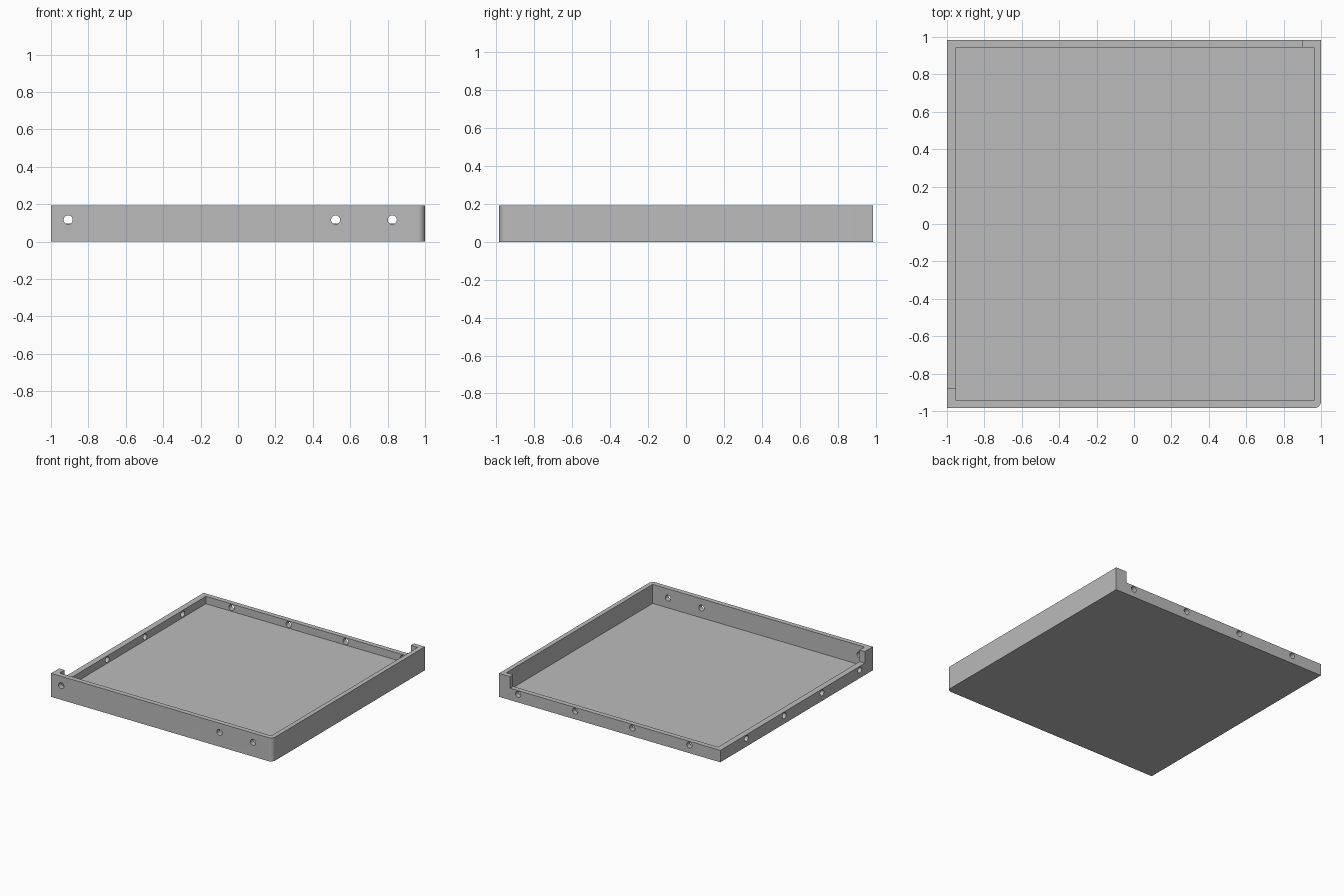
import bpy, bmesh, math
from mathutils import Matrix, Vector

if "Cube" in bpy.data.objects:
    bpy.data.objects.remove(bpy.data.objects["Cube"], do_unlink=True)

HALF_X, HALF_Y = 1.0, 0.985
HEIGHT, LOW_WALL, FLOOR = 0.192, 0.097, 0.036

grey = bpy.data.materials.new("plain_grey")
grey.use_nodes = True
grey.diffuse_color = (0.5, 0.5, 0.5, 1)
grey.node_tree.nodes["Principled BSDF"].inputs["Base Color"].default_value = (0.5, 0.5, 0.5, 1)


def make_object(name, bm):
    bmesh.ops.recalc_face_normals(bm, faces=bm.faces)
    mesh = bpy.data.meshes.new(name)
    bm.to_mesh(mesh)
    bm.free()
    mesh.materials.append(grey)
    obj = bpy.data.objects.new(name, mesh)
    bpy.context.collection.objects.link(obj)
    return obj


def box(name, low, high):
    low, high = Vector(low), Vector(high)
    bm = bmesh.new()
    bmesh.ops.create_cube(bm, size=1)
    for v in bm.verts:
        v.co = (low + high) / 2 + v.co * (high - low)
    return make_object(name, bm)


def drill(name, centre, axis):
    turn = Matrix.Rotation(math.pi / 2, 4, "X" if axis == "Y" else "Y")
    bm = bmesh.new()
    bmesh.ops.create_cone(bm, cap_ends=True, segments=32, radius1=0.024, radius2=0.024,
                          depth=0.16, matrix=Matrix.Translation(centre) @ turn)
    return make_object(name, bm)


def cut(target, cutter):
    cutter.hide_render = True
    mod = target.modifiers.new("cut", "BOOLEAN")
    mod.operation, mod.solver, mod.object = "DIFFERENCE", "EXACT", cutter
    bpy.context.view_layer.objects.active = target
    bpy.ops.object.modifier_apply(modifier=mod.name)
    bpy.data.objects.remove(cutter, do_unlink=True)


# Solid block with one rounded vertical corner
tray = box("tray", (-HALF_X, -HALF_Y, 0), (HALF_X, HALF_Y, HEIGHT))
bm = bmesh.new()
bm.from_mesh(tray.data)
corner = [e for e in bm.edges if all(v.co.x > 0 and v.co.y < 0 for v in e.verts)]
bmesh.ops.bevel(bm, geom=corner, offset=0.038, segments=10, profile=0.5, affect="EDGES")
bm.to_mesh(tray.data)
bm.free()

# Cavity, then the lowered back and side walls that leave two corner tabs
cut(tray, box("cavity", (-0.952, -0.945, FLOOR), (0.963, 0.945, 0.5)))
cut(tray, box("back_notch", (-1.2, 0.9, LOW_WALL), (0.9, 1.2, 0.5)))
cut(tray, box("side_notch", (-1.2, -0.88, LOW_WALL), (-0.9, 1.2, 0.5)))

# Screw holes in the front, back and side walls
for x in (-0.908, 0.522, 0.825):
    cut(tray, drill("front_hole", (x, -HALF_Y, 0.116), "Y"))
for i in range(4):
    cut(tray, drill("back_hole", (0.828 - 0.516 * i, HALF_Y, 0.066), "Y"))
    cut(tray, drill("side_hole", (-HALF_X, 0.648 - 0.488 * i, 0.066), "X"))

# Smooth the rounded corner and holes, keep the edges crisp
bpy.ops.object.select_all(action="DESELECT")
tray.select_set(True)
bpy.context.view_layer.objects.active = tray
bpy.ops.object.shade_smooth_by_angle(angle=math.radians(30))
